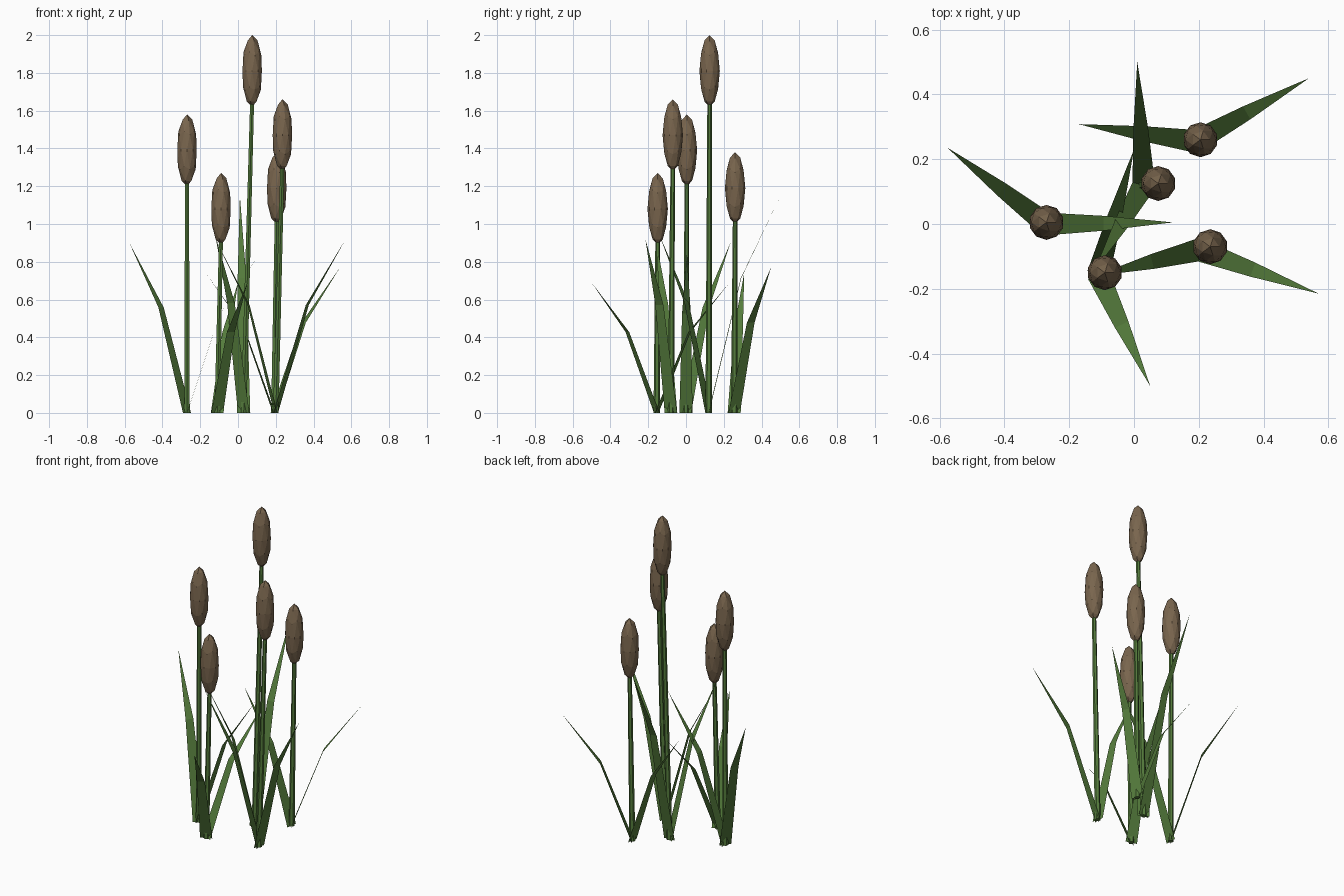
import bpy, bmesh, math
from mathutils import Vector

if "Cube" in bpy.data.objects:
    bpy.data.objects.remove(bpy.data.objects["Cube"])


def material(name, rgb):
    m = bpy.data.materials.new(name)
    m.diffuse_color = (*rgb, 1)
    m.use_nodes = True
    m.node_tree.nodes["Principled BSDF"].inputs["Base Color"].default_value = m.diffuse_color
    return m


GREEN = material("leaf green", (0.09, 0.20, 0.045))
BROWN = material("seed head brown", (0.19, 0.13, 0.075))


def finish(bm, name, mat):
    me = bpy.data.meshes.new(name)
    bm.to_mesh(me)
    bm.free()
    me.materials.append(mat)
    ob = bpy.data.objects.new(name, me)
    bpy.context.collection.objects.link(ob)
    return ob


# Six-sided stem, slightly tapered and sheared along its lean
def stem(name, base, top):
    bm = bmesh.new()
    h = top.z - base.z
    bmesh.ops.create_cone(bm, cap_ends=True, segments=6, radius1=0.017,
                          radius2=0.012, depth=h)
    for v in bm.verts:
        t = v.co.z / h + 0.5
        p = base.lerp(top, t)
        v.co = Vector((v.co.x + p.x, v.co.y + p.y, p.z))
    finish(bm, name, GREEN)


# Faceted seed head, a stretched icosphere
def head(name, centre):
    bm = bmesh.new()
    bmesh.ops.create_icosphere(bm, subdivisions=2, radius=1)
    for v in bm.verts:
        v.co = Vector((v.co.x * 0.054, v.co.y * 0.054, v.co.z * 0.19)) + centre
    finish(bm, name, BROWN)


# Flat blade with one bend, tapering to a point
def leaf(name, base, tip):
    d = tip - base
    side = Vector((-d.y, d.x, 0)).normalized()
    mid = base + Vector((d.x * 0.45, d.y * 0.45, d.z * 0.62))
    bm = bmesh.new()
    a, b = (bm.verts.new(base + side * s * 0.035) for s in (1, -1))
    c, e = (bm.verts.new(mid + side * s * 0.023) for s in (1, -1))
    t = bm.verts.new(tip)
    bm.faces.new((b, a, c, e))
    bm.faces.new((e, c, t))
    finish(bm, name, GREEN)


# Each plant: base xy, head centre xyz, leaf tips
plants = [
    ((0.03, 0.12), (0.075, 0.125, 1.81),
     [(0.01, 0.50, 1.15), (-0.12, -0.14, 0.94)]),
    ((0.20, -0.08), (0.235, -0.07, 1.47),
     [(0.57, -0.215, 0.92), (-0.12, -0.16, 0.92)]),
    ((-0.27, 0.0), (-0.27, 0.005, 1.39),
     [(-0.575, 0.235, 0.90), (0.12, 0.005, 0.85)]),
    ((-0.11, -0.155), (-0.09, -0.15, 1.08),
     [(0.05, -0.50, 0.69), (0.0, 0.23, 0.69)]),
    ((0.19, 0.255), (0.205, 0.26, 1.19),
     [(0.54, 0.45, 0.77), (-0.17, 0.308, 0.74)]),
]

for i, (b, h, tips) in enumerate(plants, 1):
    base, centre = Vector((*b, 0)), Vector(h)
    stem(f"stem_{i}", base, centre - Vector((0, 0, 0.15)))
    head(f"seed_head_{i}", centre)
    for j, tip in enumerate(tips, 1):
        leaf(f"leaf_{i}_{j}", base, Vector(tip))
